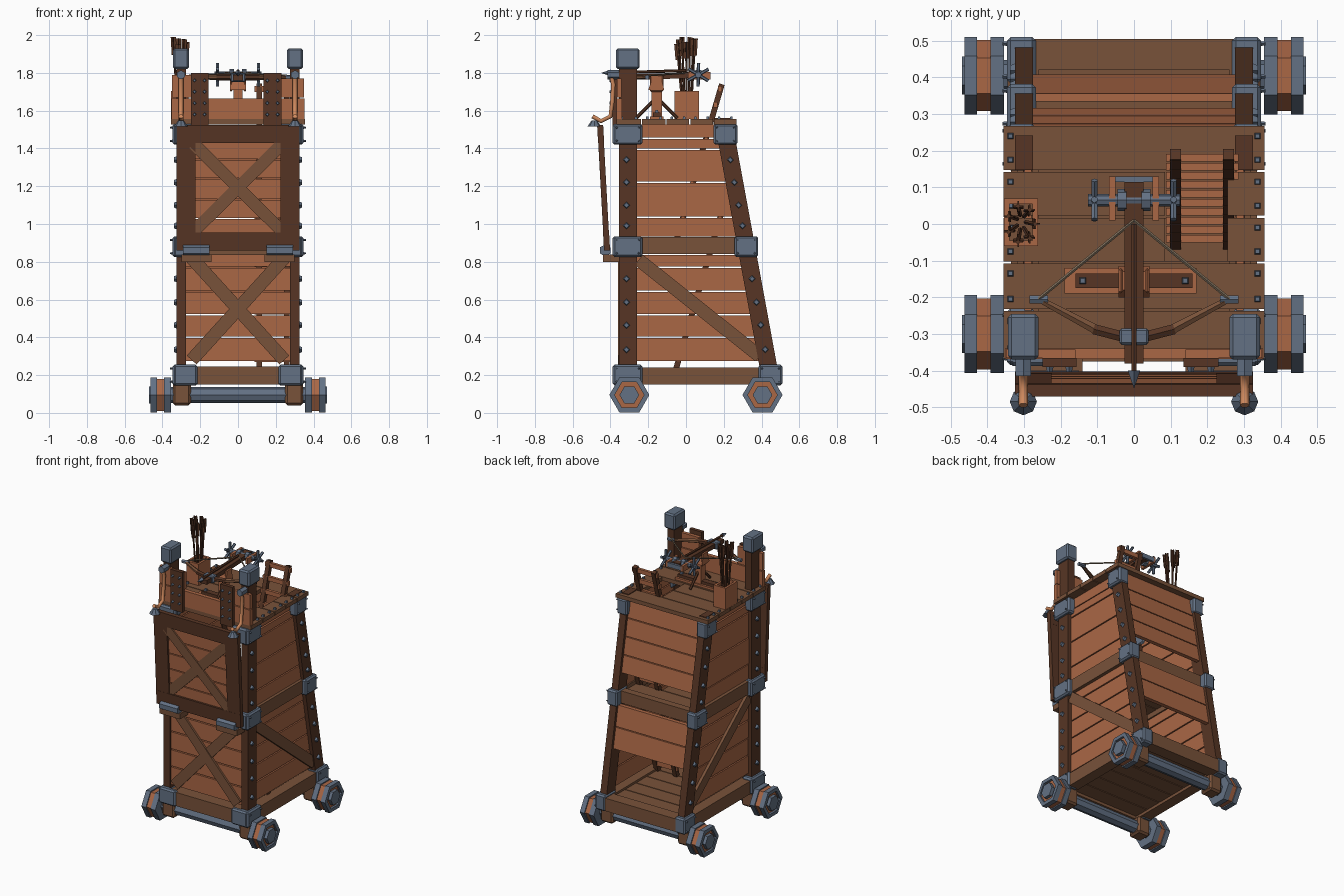
import bpy, bmesh, random
from math import pi, sin, cos
from mathutils import Vector, Matrix

if "Cube" in bpy.data.objects:
    bpy.data.objects.remove(bpy.data.objects["Cube"])
random.seed(4)

def material(name, c):
    m = bpy.data.materials.new(name)
    m.diffuse_color = (*c, 1)
    m.use_nodes = True
    m.node_tree.nodes["Principled BSDF"].inputs["Base Color"].default_value = m.diffuse_color
    return m
LIGHT = material("light_wood", (0.40, 0.135, 0.06))
MID = material("mid_wood", (0.19, 0.085, 0.042))
DARK = material("dark_wood", (0.095, 0.036, 0.018))
METAL = material("iron", (0.125, 0.165, 0.23))
ROPE = material("rope", (0.62, 0.25, 0.11))
CORD = material("bowstring", (0.2, 0.15, 0.10))

def add(name, bm, mat, bevel=0):
    bmesh.ops.recalc_face_normals(bm, faces=bm.faces)
    me = bpy.data.meshes.new(name)
    bm.to_mesh(me)
    bm.free()
    me.materials.append(mat)
    o = bpy.data.objects.new(name, me)
    bpy.context.collection.objects.link(o)
    if bevel:
        b = o.modifiers.new("bevel", 'BEVEL')
        b.width, b.segments = bevel, 1
    return o

def box(name, x, y, z, mat, bevel=0):
    bm = bmesh.new()
    c = [(a + b) / 2 for a, b in (x, y, z)]
    d = [abs(b - a) for a, b in (x, y, z)]
    bmesh.ops.create_cube(bm, size=1, matrix=Matrix.Translation(c) @ Matrix.Diagonal((*d, 1)))
    return add(name, bm, mat, bevel)

def pair(name, x, *a):
    for s in (-1, 1):
        box(name, (x[0] * s, x[1] * s), *a)

def prism(name, pts, x0, x1, mat):
    # side profile (y, z) extruded along x
    bm = bmesh.new()
    f = bm.faces.new([bm.verts.new((x0, y, z)) for y, z in pts])
    r = bmesh.ops.extrude_face_region(bm, geom=[f])
    bmesh.ops.translate(bm, vec=(x1 - x0, 0, 0), verts=[v for v in r['geom'] if isinstance(v, bmesh.types.BMVert)])
    return add(name, bm, mat)

def rod(name, p0, p1, r, mat, n=6, r2=None, spin=0.0):
    p0, p1 = Vector(p0), Vector(p1)
    d = p1 - p0
    m = Matrix.Translation((p0 + p1) / 2) @ d.to_track_quat('Z', 'Y').to_matrix().to_4x4() @ Matrix.Rotation(spin, 4, 'Z')
    bm = bmesh.new()
    bmesh.ops.create_cone(bm, cap_ends=True, segments=n, radius1=r, radius2=r if r2 is None else r2, depth=d.length, matrix=m)
    return add(name, bm, mat)

def beam(name, p0, p1, w, t, normal, mat):
    # bar from p0 to p1, thickness t along normal, width w across
    p0, p1, nrm = Vector(p0), Vector(p1), Vector(normal)
    d = (p1 - p0).normalized()
    side = d.cross(nrm).normalized()
    nrm = side.cross(d)
    m = Matrix((side * w, nrm * t, d * (p1 - p0).length)).transposed().to_4x4()
    bm = bmesh.new()
    bmesh.ops.create_cube(bm, size=1, matrix=Matrix.Translation((p0 + p1) / 2) @ m)
    return add(name, bm, mat)

def rivet(p, axis, r=0.02):
    p, a = Vector(p), Vector(axis)
    rod("rivet", p - a * 0.004, p + a * 0.014, r, METAL, 4, r * 0.65, pi / 2 if axis[2] == 0 else pi / 4)

def wheel_part(name, s, x0, x1, y, r, mat, hole=0):
    # hexagonal disc or ring with points facing front and back
    bm = bmesh.new()
    rings = [[bm.verts.new((s * x, y + q * cos(i * pi / 3), 0.095 + q * sin(i * pi / 3))) for i in range(6)]
             for x, q in ((x0, r), (x1, r), (x1, max(hole, 1e-4)), (x0, max(hole, 1e-4)))]
    for a in range(4):
        for i in range(6):
            j = (i + 1) % 6
            bm.faces.new((rings[a][i], rings[a][j], rings[a - 3][j], rings[a - 3][i]))
    add(name, bm, mat)

def rear(z):
    return 0.435 - (z - 0.25) * 0.184

# Wheels and axles
for y in (-0.30, 0.405):
    rod("axle", (-0.36, y, 0.095), (0.36, y, 0.095), 0.043, METAL, 8)
    pair("axle_block", (0.25, 0.345), (y - 0.05, y + 0.05), (0.04, 0.16), MID, 0.012)
    for s in (-1, 1):
        wheel_part("wheel_inner_rim", s, 0.355, 0.392, y, 0.106, METAL)
        wheel_part("wheel_wood", s, 0.39, 0.447, y, 0.097, LIGHT)
        wheel_part("wheel_outer_rim", s, 0.428, 0.462, y, 0.106, METAL, 0.078)
        wheel_part("wheel_hub", s, 0.44, 0.47, y, 0.052, METAL)

# Base frame
box("base_front_beam", (-0.33, 0.33), (-0.375, -0.29), (0.15, 0.245), MID)
box("base_rear_beam", (-0.33, 0.33), (0.42, 0.505), (0.15, 0.24), MID)
pair("base_side_beam", (0.26, 0.335), (-0.37, 0.49), (0.15, 0.24), MID)

# Floors, with a ladder hatch on two levels
def floor(name, hw, z, edges, hatch=None):
    for a, b in zip(edges, edges[1:]):
        y = (a + 0.003, b - 0.003)
        if hatch and a >= hatch[0] - 0.01 and b <= hatch[1] + 0.01:
            box(name, (-hw, 0.085), y, z, MID)
            box(name, (0.255, hw), y, z, MID)
        else:
            box(name, (-hw, hw), y, z, MID)
floor("base_floor", 0.27, (0.17, 0.225), [-0.30, -0.18, -0.06, 0.06, 0.18, 0.30, 0.43])
floor("middle_floor", 0.28, (0.875, 0.905), [-0.33, -0.235, -0.105, 0.02, 0.145, 0.31], (0.02, 0.145))
DECK = [-0.37, -0.235, -0.105, 0.02, 0.145, 0.27]
floor("top_deck", 0.356, (1.528, 1.555), DECK, (-0.105, 0.145))
for a, b in zip(DECK, DECK[1:]):
    for s in (-1, 1):
        for y in (a + 0.03, b - 0.03):
            rivet((s * 0.337, y, 1.555), (0, 0, 1), 0.012)

# Corner posts with rivets and caps
pair("front_post", (0.275, 0.325), (-0.355, -0.26), (0.2, 1.84), DARK)
pair("post_cap", (0.26, 0.344), (-0.37, -0.245), (1.82, 1.93), METAL, 0.01)
for s in (-1, 1):
    prism("rear_post", [(rear(z) + d, z) for z, d in ((0.2, -0.047), (0.2, 0.047), (1.56, 0.047), (1.56, -0.047))],
          s * 0.275, s * 0.325, DARK)
    for z in (0.335, 0.465, 0.585, 0.71, 0.99, 1.10, 1.22, 1.34):
        rivet((s * 0.325, -0.315, z), (s, 0, 0))
        rivet((s * 0.325, rear(z), z), (s, 0, 0))

# Iron corner brackets
for z0, z1 in ((0.145, 0.255), (0.825, 0.935), (1.42, 1.53)):
    zm = (z0 + z1) / 2
    pair("front_bracket_side", (0.27, 0.347), (-0.385, -0.23), (z0, z1), METAL, 0.01)
    pair("front_bracket_face", (0.215, 0.34), (-0.388, -0.35), (z0, z1), METAL, 0.01)
    yc = rear(zm) + (0.0 if zm > 0.3 else 0.003)
    pair("rear_bracket", (0.268, 0.347), (yc - 0.063, yc + 0.063), (z0, z1), METAL, 0.01)
    for s in (-1, 1):
        for dy in (-0.045, 0.045):
            for dz in (-0.035, 0.035):
                rivet((s * 0.345, yc + dy, zm + dz), (s, 0, 0), 0.007)
                rivet((s * 0.345, -0.308 + dy * 1.3, zm + dz), (s, 0, 0), 0.007)

# Middle beams
box("middle_front_beam", (-0.30, 0.30), (-0.36, -0.30), (0.835, 0.93), MID)
box("middle_rear_beam", (-0.28, 0.28), (0.285, 0.335), (0.84, 0.925), MID)
pair("middle_side_beam", (0.275, 0.318), (-0.30, 0.31), (0.84, 0.93), MID)

# Side planks and diagonal braces
LOW = [0.27, 0.40, 0.52, 0.645, 0.77, 0.84]
HIGH = [0.93, 1.037, 1.22, 1.397, 1.455, 1.53]
for s in (-1, 1):
    for rows in (LOW, HIGH):
        for a, b in zip(rows, rows[1:]):
            t = random.uniform(0, 0.005)
            a, b = a + 0.004, b - 0.004
            prism("side_plank", [(-0.28, a), (rear(a) - 0.02, a), (rear(b) - 0.02, b), (-0.28, b)],
                  s * 0.28, s * (0.298 + t), LIGHT)
    beam("side_brace", (s * 0.308, -0.25, 0.81), (s * 0.308, 0.39, 0.30), 0.07, 0.02, (1, 0, 0), MID)

# Rear planks, open at the bottom of each storey
for rows in ([0.545, 0.69, 0.835], [1.04, 1.16, 1.28, 1.40, 1.528]):
    for a, b in zip(rows, rows[1:]):
        a, b = a + 0.003, b - 0.003
        prism("rear_plank", [(rear(a), a), (rear(a) + 0.028, a), (rear(b) + 0.028, b), (rear(b), b)], -0.278, 0.278, LIGHT)

# Front lower wall
for a, b in zip(LOW, LOW[1:]):
    box("front_plank", (-0.28, 0.28), (-0.345, -0.322), (a + 0.004, b - 0.004), LIGHT)
for s in (-1, 1):
    beam("front_brace", (s * 0.245, -0.351 - 0.003 * s, 0.28), (-s * 0.245, -0.351 - 0.003 * s, 0.82), 0.07, 0.014, (0, 1, 0), MID)

# Raised drawbridge, leaning slightly outward
def gate(z, out=0.0):
    return -0.418 - (z - 0.86) * 0.055 - out
def gate_board(name, x0, x1, z0, z1, back, out, mat):
    prism(name, [(gate(z0, back), z0), (gate(z0, out), z0), (gate(z1, out), z1), (gate(z1, back), z1)], x0, x1, mat)
gate_board("gate_bottom_rail", -0.325, 0.325, 0.86, 0.955, -0.016, 0.016, DARK)
gate_board("gate_top_rail", -0.325, 0.325, 1.43, 1.525, -0.016, 0.016, DARK)
for s in (-1, 1):
    gate_board("gate_side_rail", s * 0.225, s * 0.325, 0.95, 1.435, -0.015, 0.015, DARK)
    beam("gate_brace", (s * 0.235, gate(0.96, 0.006 + 0.002 * s), 0.96), (-s * 0.235, gate(1.425, 0.006 + 0.002 * s), 1.425), 0.065, 0.012, (0, 1, 0), MID)
G = [0.95, 1.03, 1.13, 1.24, 1.34, 1.435]
for a, b in zip(G, G[1:]):
    gate_board("gate_plank", -0.23, 0.23, a + 0.003, b - 0.003, -0.012, 0.002, LIGHT)
pair("gate_ledge", (0.14, 0.30), (-0.44, -0.35), (0.80, 0.838), MID)
for s in (-1, 1):
    rod("gate_hinge", (s * 0.15, -0.428, 0.86), (s * 0.29, -0.428, 0.86), 0.032, METAL, 6)
    # Hanging ropes from the posts to the gate
    cu = bpy.data.curves.new("gate_rope", 'CURVE')
    cu.dimensions, cu.bevel_depth, cu.bevel_resolution, cu.resolution_u = '3D', 0.013, 1, 4
    pts = [(-0.40, 1.80), (-0.385, 1.74), (-0.39, 1.65), (-0.40, 1.57), (-0.45, 1.545), (-0.495, 1.57)]
    sp = cu.splines.new('POLY')
    sp.points.add(len(pts) - 1)
    for p, (y, z) in zip(sp.points, pts):
        p.co = (s * 0.302, y, z, 1)
    cu.use_fill_caps = True
    cu.materials.append(ROPE)
    bpy.context.collection.objects.link(bpy.data.objects.new("gate_rope", cu))
    rod("rope_eye", (s * 0.302, -0.35, 1.79), (s * 0.302, -0.415, 1.79), 0.024, METAL, 6)
    rod("gate_eye", (s * 0.302, -0.485, 1.515), (s * 0.302, -0.485, 1.548), 0.037, METAL, 8, 0.015)

# Front parapet
box("parapet_board", (-0.352, 0.352), (-0.368, -0.34), (1.555, 1.665), LIGHT)
box("parapet_left_board", (-0.35, -0.16), (-0.366, -0.342), (1.67, 1.79), LIGHT)
box("parapet_right_board", (0.14, 0.35), (-0.366, -0.342), (1.67, 1.77), LIGHT)
for x0, x1 in ((-0.25, -0.157), (0.135, 0.23)):
    box("parapet_upright", (x0, x1), (-0.39, -0.366), (1.52, 1.80), DARK)
    for z in (1.58, 1.64, 1.70, 1.76):
        for x in (x0 + 0.02, x1 - 0.02):
            rivet((x, -0.39, z), (0, -1, 0), 0.011)

# Ladders between storeys
for z0 in (0.225, 0.90):
    for x in (0.113, 0.258):
        beam("ladder_rail", (x, -0.055, z0), (x, 0.19, z0 + 0.84), 0.03, 0.03, (1, 0, 0), DARK)
    for i in range(10):
        t = (i + 0.7) / 10
        y, z = -0.055 + 0.245 * t, z0 + 0.84 * t
        box("ladder_rung", (0.088, 0.285), (y - 0.012, y + 0.008), (z - 0.015, z + 0.015), LIGHT)

# Bolt thrower: pedestal
box("thrower_base", (-0.19, 0.17), (-0.19, -0.12), (1.555, 1.57), LIGHT)
box("thrower_foot", (-0.16, 0.16), (-0.175, -0.135), (1.57, 1.59), DARK)
for s in (-1, 1):
    rivet((s * 0.14, -0.155, 1.59), (0, 0, 1), 0.014)
    rod("thrower_strut", (0, -0.155 + s * 0.11, 1.56), (0, -0.155 + s * 0.02, 1.65), 0.009, DARK)
    box("thrower_cheek", (s * 0.03, s * 0.042), (-0.19, -0.12), (1.70, 1.79), LIGHT, 0.006)
box("thrower_post", (-0.025, 0.025), (-0.182, -0.128), (1.57, 1.72), LIGHT)
prism("thrower_head", [(-0.2, 1.71), (-0.115, 1.71), (-0.13, 1.765), (-0.18, 1.765)], -0.042, 0.042, LIGHT)
# Stock and bolt
beam("thrower_stock", (0, -0.38, 1.775), (0, 0.115, 1.79), 0.052, 0.03, (0, 0, 1), DARK)
rod("bolt_shaft", (0, -0.41, 1.80), (0, 0.0, 1.812), 0.008, DARK)
rod("bolt_head", (0, -0.40, 1.80), (0, -0.45, 1.80), 0.017, METAL, 4, 0.0)
box("bow_clamp", (-0.04, 0.04), (-0.33, -0.285), (1.752, 1.80), METAL, 0.006)
for s in (-1, 1):
    rod("bow_inner_arm", (s * 0.02, -0.31, 1.777), (s * 0.11, -0.287, 1.777), 0.016, DARK)
    rod("bow_outer_arm", (s * 0.10, -0.29, 1.777), (s * 0.25, -0.21, 1.777), 0.015, MID, 6, 0.01)
    rod("bow_tip", (s * 0.235, -0.206, 1.777), (s * 0.285, -0.206, 1.777), 0.013, METAL)
    rod("bowstring", (s * 0.262, -0.206, 1.785), (0, 0.01, 1.80), 0.005, CORD, 5)
    # Winch cheeks and spoked handles
    box("winch_cheek", (s * 0.05, s * 0.068), (0.01, 0.13), (1.765, 1.805), LIGHT)
    rod("winch_drum_end", (s * 0.02, 0.065, 1.79), (s * 0.045, 0.065, 1.79), 0.03, METAL, 8)
    for k in range(3):
        a = k * pi / 3 + 0.5
        v = Vector((0, cos(a), sin(a))) * 0.062
        c = Vector((s * 0.108, 0.065, 1.79))
        rod("winch_spoke", c - v, c + v, 0.009, METAL)
rod("winch_axle", (-0.125, 0.065, 1.79), (0.125, 0.065, 1.79), 0.017, METAL, 8)
box("winch_crossbar", (-0.06, 0.06), (0.115, 0.13), (1.77, 1.80), METAL)

# Bolt crate with spare bolts
for x, y in (((-0.355, -0.34), (-0.06, 0.07)), ((-0.277, -0.262), (-0.06, 0.07)),
             ((-0.34, -0.277), (-0.06, -0.045)), ((-0.34, -0.277), (0.055, 0.07))):
    box("bolt_crate_wall", x, y, (1.555, 1.705), LIGHT)
for i in range(7):
    a = i * 2 * pi / 7
    p0 = Vector((-0.308 + 0.012 * cos(a), 0.005 + 0.02 * sin(a), 1.57))
    p1 = Vector((-0.308 + 0.038 * cos(a), 0.0 + 0.05 * sin(a), random.uniform(1.95, 1.995)))
    rod("spare_bolt", p0, p1, 0.006, DARK, 5)
    q = p1 + (p0 - p1) * 0.22
    for n in ((1, 0, 0), (0, 1, 0)):
        beam("bolt_fletching", q, p1, 0.028, 0.004, n, DARK)
